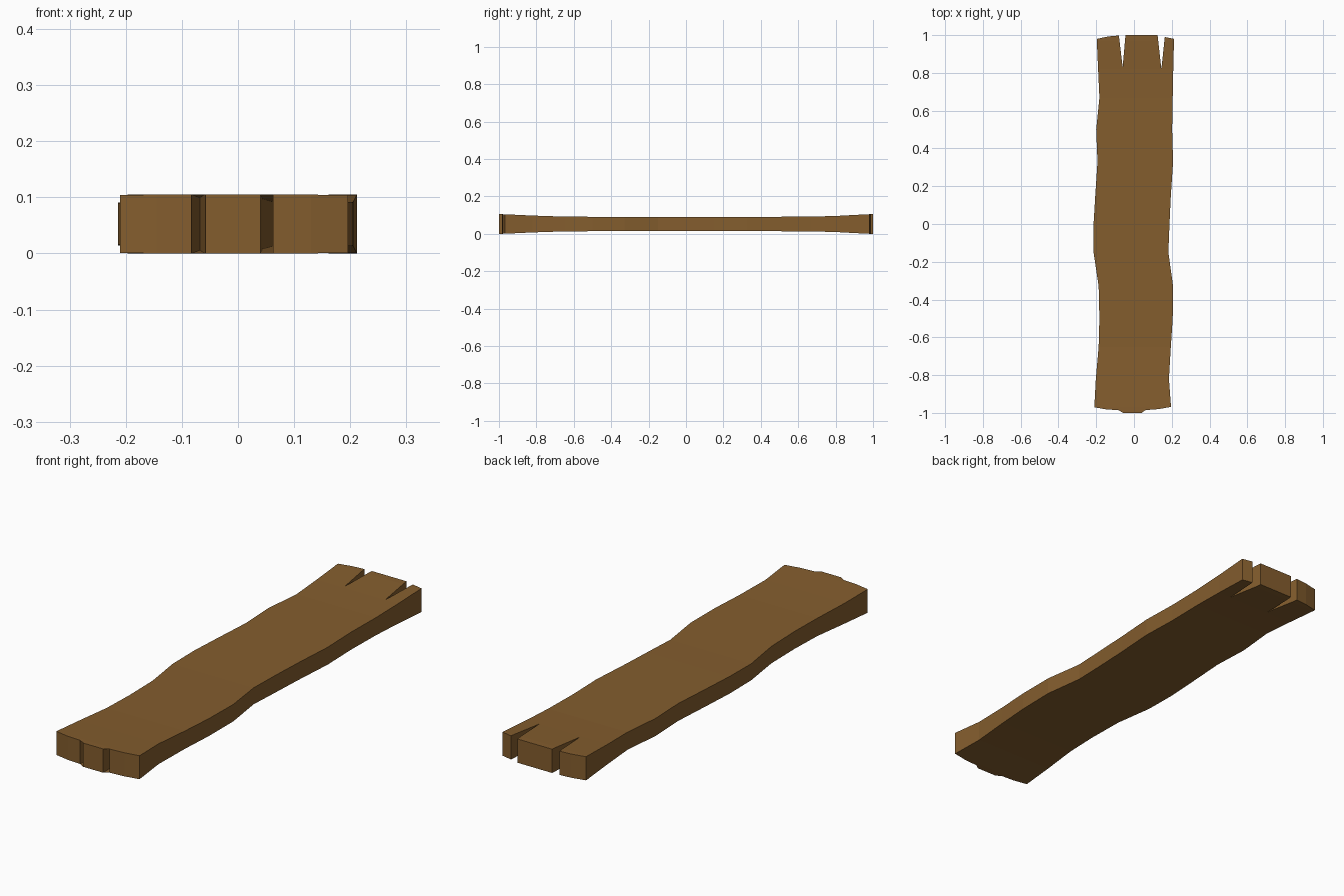
import bpy
import bmesh

default_cube = bpy.data.objects.get("Cube")
if default_cube:
    bpy.data.objects.remove(default_cube, do_unlink=True)

MID_HEIGHT = 0.0525


def flat_material(name, colour):
    material = bpy.data.materials.new(name)
    material.use_nodes = True
    material.diffuse_color = colour
    shader = material.node_tree.nodes["Principled BSDF"]
    shader.inputs["Base Color"].default_value = colour
    return material


# Wavy long edges, sampled at shared stations along the plank
stations = [-.82, -.65, -.5, -.33, -.15, 0, .15, .33, .5, .67, .82]
left_edge = [.185, .195, .205, .207, .182, .188, .195, .207, .202, .205, .208]
right_edge = [-.202, -.187, -.183, -.187, -.214, -.214, -.205, -.193, -.2, -.183, -.19]

# Worn ends with splits; the front end holds one long wandering crack
back_end = [(.212, .98), (.163, .99), (.145, .82), (.125, 1), (-.045, 1),
            (-.06, .83), (-.08, .998), (-.135, .993), (-.197, .98)]
front_end = [(-.21, -.97), (-.145, -.982), (-.083, -.985), (-.068, -.86), (-.058, -1), (.04, -1)]
long_crack = [(.043, -.82), (.063, -.65), (.074, -.5), (.073, -.35),
              (.084, -.45), (.082, -.65), (.063, -.82)]
front_corner = [(.062, -.985), (.13, -.98), (.196, -.968)]

outline = (list(zip(left_edge, stations)) + back_end
           + list(zip(right_edge, stations))[::-1]
           + front_end + long_crack + front_corner)

# Half thickness: thin in the middle, flared at both ends
thickness_profile = [(-1, .0525), (-.97, .052), (-.82, .045), (-.65, .0395), (-.15, .0365),
                     (0, .038), (.67, .039), (.82, .044), (.97, .052), (1, .0525)]


def half_thickness(y):
    for (y0, t0), (y1, t1) in zip(thickness_profile, thickness_profile[1:]):
        if y <= y1:
            return t0 + (t1 - t0) * (y - y0) / (y1 - y0)
    return thickness_profile[-1][1]


def build_plank(name, material):
    bm = bmesh.new()
    face = bm.faces.new([bm.verts.new((x, y, 0)) for x, y in outline])
    bmesh.ops.triangulate(bm, faces=[face])

    # Cross cuts let the faces follow the thickness profile
    for y, _ in thickness_profile[1:-1]:
        bmesh.ops.bisect_plane(bm, geom=bm.verts[:] + bm.edges[:] + bm.faces[:],
                               plane_co=(0, y, 0), plane_no=(0, 1, 0))

    # Raise a copy for the top, and walls all round the outline
    lower = bm.verts[:]
    extruded = bmesh.ops.extrude_face_region(bm, geom=bm.faces[:], use_keep_orig=True)
    upper = [item for item in extruded["geom"] if isinstance(item, bmesh.types.BMVert)]
    for verts, side in ((lower, -1), (upper, 1)):
        for vert in verts:
            vert.co.z = MID_HEIGHT + side * half_thickness(vert.co.y)

    bmesh.ops.recalc_face_normals(bm, faces=bm.faces[:])
    mesh = bpy.data.meshes.new(name)
    bm.to_mesh(mesh)
    bm.free()
    mesh.materials.append(material)
    plank = bpy.data.objects.new(name, mesh)
    bpy.context.collection.objects.link(plank)
    return plank


build_plank("wooden_plank", flat_material("brown wood", (.23, .11, .027, 1)))
